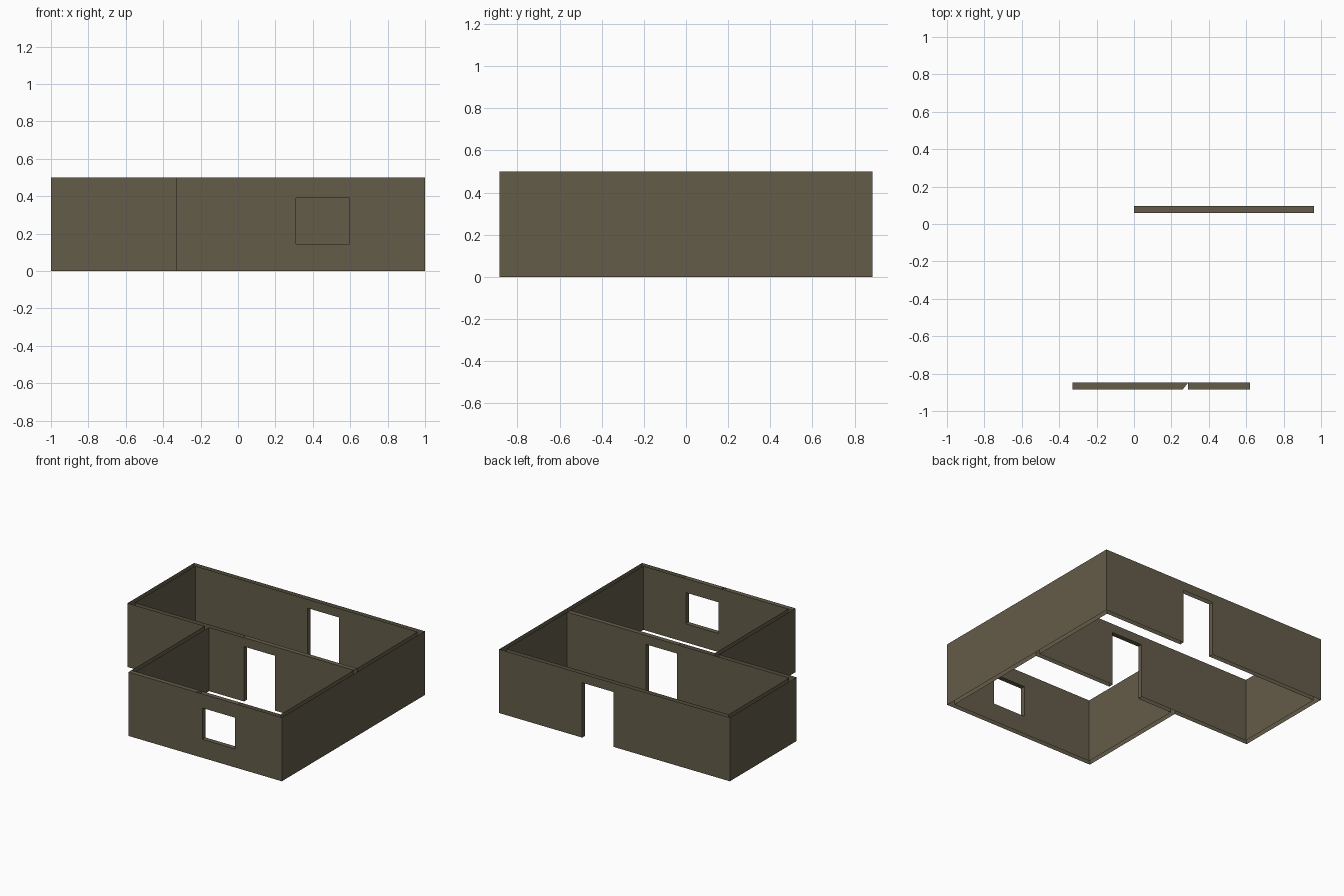
import bpy, bmesh

if "Cube" in bpy.data.objects:
    bpy.data.objects.remove(bpy.data.objects["Cube"])

H = 0.50          # wall height
X, Y = 1.0, 0.885 # outer half sizes
T = 0.037         # wall thickness
XL = -0.33        # outer left side of the front room
YM = 0.06         # front face of the middle wall

mat = bpy.data.materials.new("brown_plaster")
mat.diffuse_color = (0.127, 0.107, 0.068, 1)
mat.use_nodes = True
mat.node_tree.nodes["Principled BSDF"].inputs["Base Color"].default_value = mat.diffuse_color

DOOR = (0.01, 0.28, 0.0, 0.43)        # x0, x1, z0, z1
WINDOW = (0.31, 0.595, 0.145, 0.39)


def make(name, quads):
    """Object from a list of quads."""
    bm = bmesh.new()
    for q in quads:
        bm.faces.new([bm.verts.new(p) for p in q])
    bmesh.ops.remove_doubles(bm, verts=bm.verts, dist=1e-5)
    me = bpy.data.meshes.new(name)
    bm.to_mesh(me)
    bm.free()
    me.materials.append(mat)
    ob = bpy.data.objects.new(name, me)
    bpy.context.collection.objects.link(ob)
    return ob


def leaf(a, b, hole=None):
    """Upright sheet from a to b facing right of travel, with an optional hole."""
    def rect(s, e, z0, z1):
        return [(*s, z0), (*e, z0), (*e, z1), (*s, z1)]
    if not hole:
        return [rect(a, b, 0, H)]
    x0, x1, z0, z1 = hole
    if b[0] < a[0]:
        x0, x1 = x1, x0
    p, q = (x0, a[1]), (x1, a[1])
    out = [rect(a, p, 0, H), rect(q, b, 0, H), rect(p, q, z1, H)]
    if z0 > 0:
        out.append(rect(p, q, 0, z0))
    return out


def reveal(hole, y0, y1, head=True):
    """Jambs, sill and head lining an opening."""
    x0, x1, z0, z1 = hole
    out = [[(x0, y0, z0), (x0, y1, z0), (x0, y1, z1), (x0, y0, z1)],
           [(x1, y1, z0), (x1, y0, z0), (x1, y0, z1), (x1, y1, z1)]]
    if head:
        out.append([(x0, y0, z1), (x0, y1, z1), (x1, y1, z1), (x1, y0, z1)])
    if z0 > 0:
        out.append([(x0, y0, z0), (x1, y0, z0), (x1, y1, z0), (x0, y1, z0)])
    return out


def loop(points, holes):
    quads = []
    for i, a in enumerate(points):
        quads += leaf(a, points[(i + 1) % len(points)], holes.get(i))
    return quads


xi, yi, ym = X - T, Y - T, YM + T

# Outer skin of the L-shaped plan
make("outer_walls", loop([(-X, YM), (XL, YM), (XL, -Y), (X, -Y), (X, Y), (-X, Y)],
                         {2: WINDOW, 4: DOOR}))
# Room linings, facing inwards
make("back_room_lining", loop([(-xi, ym), (-xi, yi), (xi, yi), (xi, ym)],
                              {1: DOOR, 3: DOOR}))
make("front_room_lining", loop([(XL + T, -yi), (XL + T, YM), (xi, YM), (xi, -yi)],
                               {1: DOOR, 3: WINDOW}))
# Opening linings
make("back_door_reveal", reveal(DOOR, yi, Y, head=False))
make("middle_door_reveal", reveal(DOOR, YM, ym))
make("window_reveal", reveal(WINDOW, -Y, -yi))


# Partial wall caps, the rest of the wall tops are open
def cap(x0, x1, y0, y1, skew=0):
    return [(x0, y0, H), (x1 - skew, y0, H), (x1, y1, H), (x0, y1, H)]


make("middle_wall_cap", [cap(0.0, xi, YM, ym)])
make("front_wall_cap", [cap(XL, 0.29, -Y, -yi, 0.03), cap(0.29, 0.62, -Y, -yi)])
